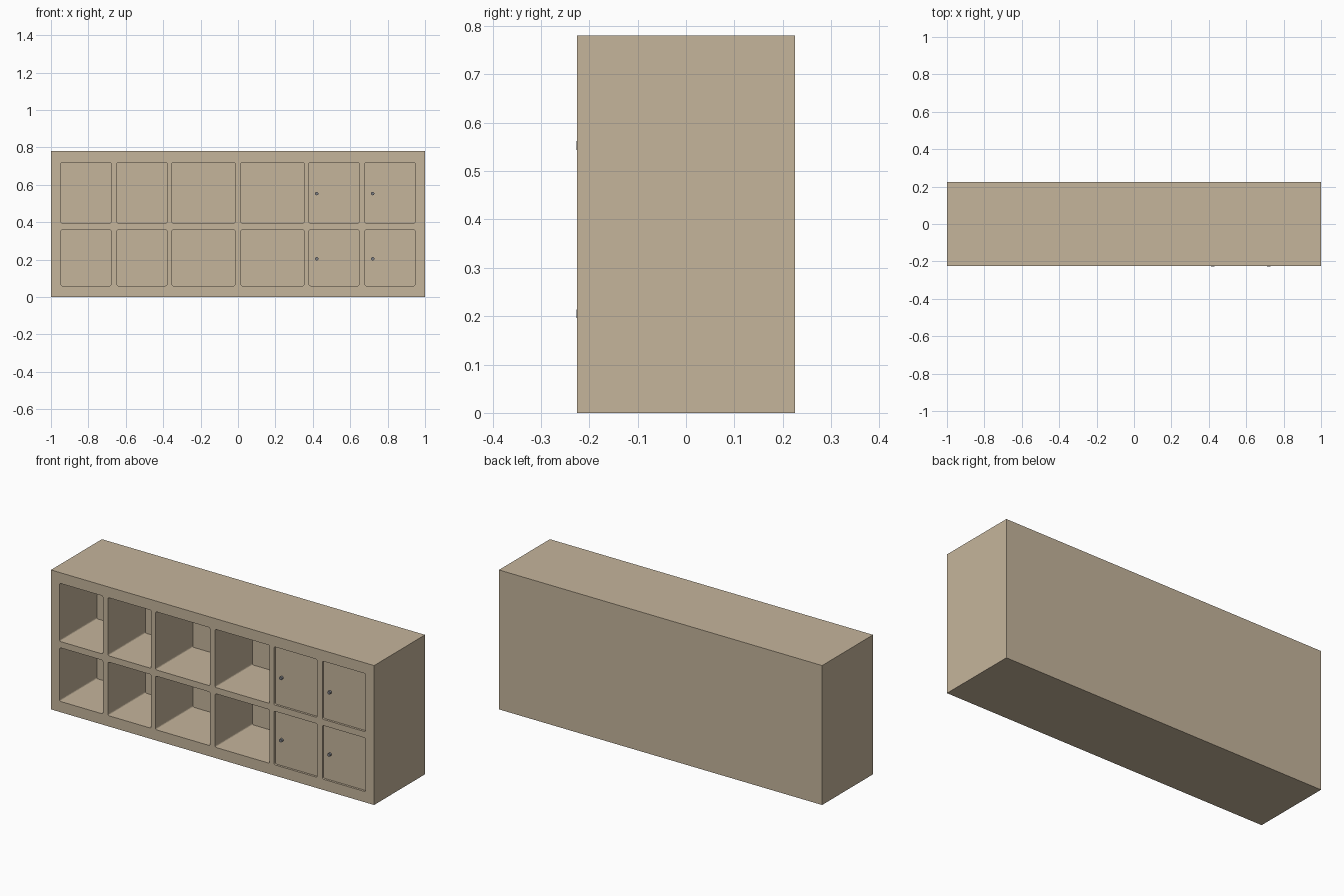
import bpy, bmesh, math
from mathutils import Matrix

if "Cube" in bpy.data.objects:
    bpy.data.objects.remove(bpy.data.objects["Cube"])

FRONT, BACK, HALF_W, HEIGHT = -0.225, 0.225, 1.0, 0.78
CUBBY_DEPTH, POCKET, DOOR_FACE = 0.33, 0.03, 0.012

# left half column spans, mirrored for the right half; two rows
half = [(-0.947, -0.679), (-0.647, -0.38), (-0.353, -0.016)]
columns = half + [(-b, -a) for a, b in reversed(half)]
rows = [(0.06, 0.36), (0.395, 0.72)]


def material(name, rgb):
    m = bpy.data.materials.new(name)
    m.diffuse_color = (*rgb, 1)
    m.use_nodes = True
    m.node_tree.nodes["Principled BSDF"].inputs["Base Color"].default_value = m.diffuse_color
    return m


wood = material("light_wood", (0.56, 0.46, 0.33))
metal = material("metal", (0.2, 0.21, 0.23))


def add_object(name, bm, mat):
    bmesh.ops.recalc_face_normals(bm, faces=bm.faces)
    mesh = bpy.data.meshes.new(name)
    bm.to_mesh(mesh)
    bm.free()
    mesh.materials.append(mat)
    ob = bpy.data.objects.new(name, mesh)
    bpy.context.collection.objects.link(ob)
    return ob


def add_slab(bm, x, z, y0, y1, r=0.008, steps=3):
    """Rectangle with small rounded corners, extruded from y0 to y1."""
    corners = [(x[1] - r, z[1] - r), (x[0] + r, z[1] - r),
               (x[0] + r, z[0] + r), (x[1] - r, z[0] + r)]
    outline = []
    for i, (cx, cz) in enumerate(corners):
        for k in range(steps + 1):
            a = math.pi / 2 * (i + k / steps)
            outline.append((cx + r * math.cos(a), cz + r * math.sin(a)))
    face = bm.faces.new([bm.verts.new((px, y0, pz)) for px, pz in outline])
    geo = bmesh.ops.extrude_face_region(bm, geom=[face])["geom"]
    moved = [v for v in geo if isinstance(v, bmesh.types.BMVert)]
    bmesh.ops.translate(bm, verts=moved, vec=(0, y1 - y0, 0))
    # close the front, which the extrusion may leave open
    if not face.is_valid:
        bmesh.ops.holes_fill(bm, edges=bm.edges)


# cabinet body
bm = bmesh.new()
bmesh.ops.create_cube(bm, size=1, matrix=Matrix.Translation((0, 0, HEIGHT / 2))
                      @ Matrix.Diagonal((2 * HALF_W, BACK - FRONT, HEIGHT, 1)))
cabinet = add_object("cabinet_body", bm, wood)

# openings: deep cubbies on the left, shallow door recesses on the right
bm = bmesh.new()
for i, x in enumerate(columns):
    depth = CUBBY_DEPTH if i < 4 else POCKET
    for z in rows:
        add_slab(bm, x, z, FRONT - 0.05, FRONT + depth)
cutter = add_object("opening_cutter", bm, wood)
cutter.hide_render = True

mod = cabinet.modifiers.new("openings", 'BOOLEAN')
mod.operation, mod.solver, mod.object = 'DIFFERENCE', 'EXACT', cutter
bpy.context.view_layer.objects.active = cabinet
bpy.ops.object.modifier_apply(modifier=mod.name)
bpy.data.objects.remove(cutter)

# doors with round knobs
for i, x in enumerate(columns[4:]):
    for row, z, knob_z in zip(("lower", "upper"), rows, (0.205, 0.553)):
        bm = bmesh.new()
        add_slab(bm, x, z, FRONT + DOOR_FACE, FRONT + POCKET)
        add_object(f"{row}_door_{i + 1}", bm, wood)

        bm = bmesh.new()
        y0, y1 = FRONT - 0.001, FRONT + DOOR_FACE + 0.002
        bmesh.ops.create_cone(
            bm, cap_ends=True, segments=20, radius1=0.009, radius2=0.009,
            depth=y1 - y0,
            matrix=Matrix.Translation((x[0] + 0.041, (y0 + y1) / 2, knob_z))
            @ Matrix.Rotation(math.pi / 2, 4, 'X'))
        knob = add_object(f"{row}_knob_{i + 1}", bm, metal)
        bpy.ops.object.select_all(action='DESELECT')
        knob.select_set(True)
        bpy.context.view_layer.objects.active = knob
        bpy.ops.object.shade_smooth_by_angle(angle=math.radians(40))
